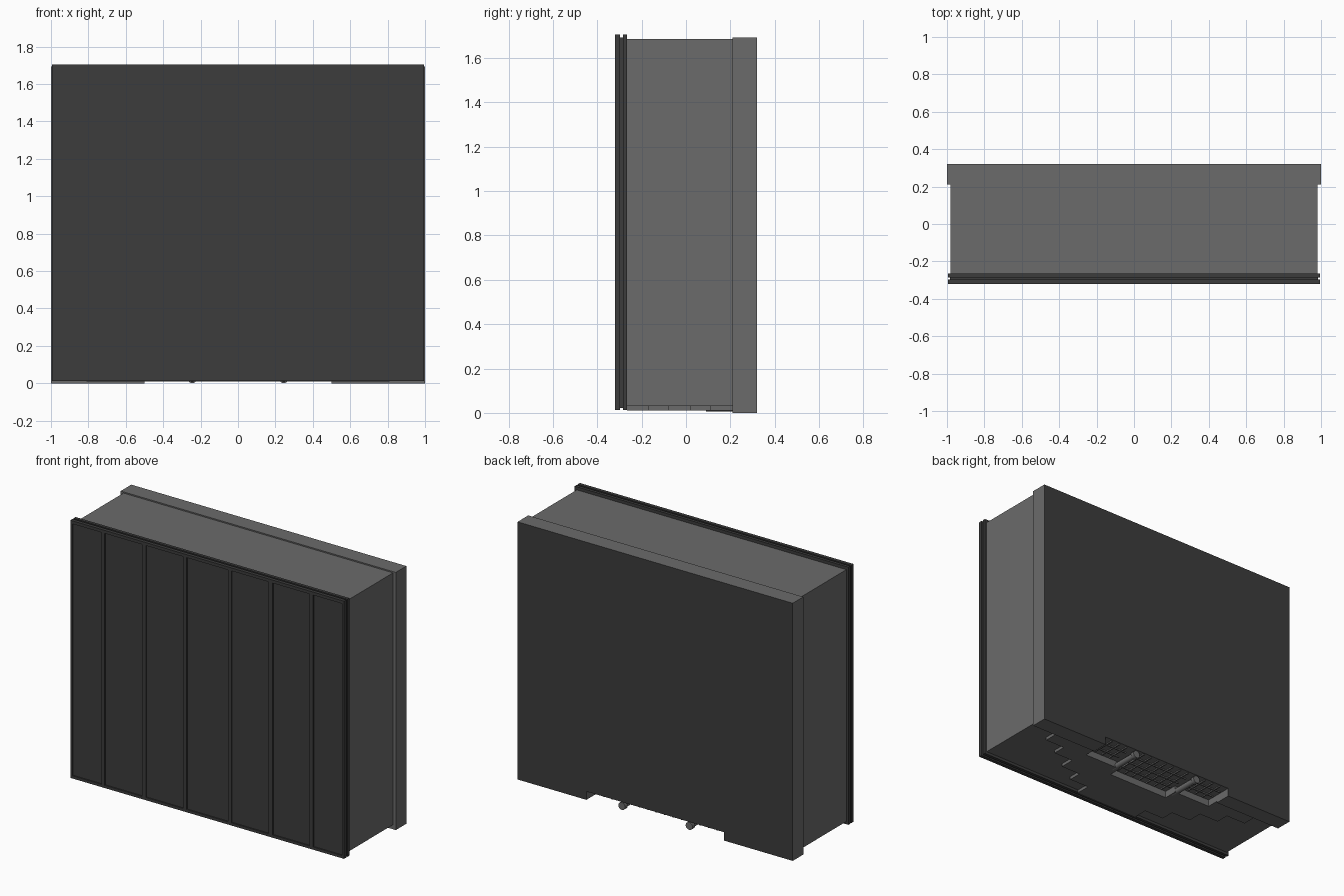
import bpy, bmesh, math
from mathutils import Matrix, Vector

if "Cube" in bpy.data.objects:
    bpy.data.objects.remove(bpy.data.objects["Cube"])


def material(name, c):
    m = bpy.data.materials.new(name)
    m.diffuse_color = (c, c, c, 1)
    m.use_nodes = True
    m.node_tree.nodes["Principled BSDF"].inputs["Base Color"].default_value = m.diffuse_color
    return m


GREY = material("mid_grey", 0.147)
DARK = material("charcoal", 0.045)


def finish(name, bm, *mats):
    bmesh.ops.recalc_face_normals(bm, faces=bm.faces)
    me = bpy.data.meshes.new(name)
    bm.to_mesh(me)
    bm.free()
    ob = bpy.data.objects.new(name, me)
    bpy.context.collection.objects.link(ob)
    for m in mats:
        me.materials.append(m)
    return ob


def add_box(bm, x0, x1, y0, y1, z0, z1):
    mat = Matrix.Translation(((x0 + x1) / 2, (y0 + y1) / 2, (z0 + z1) / 2)) @ \
        Matrix.Diagonal((x1 - x0, y1 - y0, z1 - z0, 1))
    bmesh.ops.create_cube(bm, size=1, matrix=mat)


def boxes(name, mat, *dims):
    bm = bmesh.new()
    for d in dims:
        add_box(bm, *d)
    return finish(name, bm, mat)


def prism(name, mat, pts, z0, z1):
    bm = bmesh.new()
    f = bm.faces.new([bm.verts.new((x, y, z0)) for x, y in pts])
    r = bmesh.ops.extrude_face_region(bm, geom=[f])
    up = [v for v in r["geom"] if isinstance(v, bmesh.types.BMVert)]
    bmesh.ops.translate(bm, verts=up, vec=(0, 0, z1 - z0))
    return finish(name, bm, mat)


def mirrored(half):
    return half + [(-x, y) for x, y in reversed(half)]


# main casing and rear casing
body = boxes("main_casing", GREY, (-0.98, 0.98, -0.27, 0.21, 0.03, 1.685))
rear = boxes("rear_casing", GREY, (-1, 1, 0.21, 0.32, 0, 1.693))

# stepped underside plate, narrowing toward the front
half, ys = [], [0.21, 0.11, 0.02, -0.08, -0.17, -0.265]
for i in range(5):
    x = 0.81 - 0.144 * i
    half += [(x, ys[i]), (x, ys[i + 1])]
under = prism("stepped_underside", GREY, mirrored(half), 0.01, 0.0301)

# recess for connections, open at the back and below
cut_half = [(0.5, 0.4), (0.5, 0.13), (0.225, 0.13), (0.225, 0.04)]
cutter = prism("recess_cutter", GREY, mirrored(cut_half), -0.1, 0.055)
for ob in (body, rear, under):
    mod = ob.modifiers.new("recess", "BOOLEAN")
    mod.operation, mod.solver, mod.object = "DIFFERENCE", "EXACT", cutter
    bpy.context.view_layer.objects.active = ob
    bpy.ops.object.modifier_apply(modifier="recess")
bpy.data.objects.remove(cutter)

# dark back face
rear.data.materials.append(DARK)
for p in rear.data.polygons:
    if p.normal.y > 0.9 and p.center.y > 0.31:
        p.material_index = 1

# ribs on the recess ceiling
ribs = [(x - 0.004, x + 0.004, 0.05, 0.31, 0.047, 0.056)
        for x in (-0.18, -0.12, -0.06, 0, 0.06, 0.12, 0.18)]
ribs += [(x - 0.004, x + 0.004, 0.14, 0.31, 0.047, 0.056)
         for x in (-0.44, -0.38, -0.32, 0.32, 0.38, 0.44)]
ribs += [(-0.215, 0.215, y, y + 0.008, 0.047, 0.056) for y in (0.10, 0.17, 0.24)]
ribs += [(s * 0.385 - 0.105, s * 0.385 + 0.105, y, y + 0.008, 0.047, 0.056)
         for y in (0.18, 0.25) for s in (-1, 1)]
boxes("recess_ribs", GREY, *ribs)

# two pipes with flared ends
for side, sx in (("left", -0.245), ("right", 0.245)):
    bm = bmesh.new()
    for y0, y1, r in ((0.09, 0.30, 0.019), (0.29, 0.318, 0.025)):
        m = Matrix.Translation((sx, (y0 + y1) / 2, 0.026)) @ Matrix.Rotation(math.pi / 2, 4, "X")
        bmesh.ops.create_cone(bm, cap_ends=True, segments=20, radius1=r, radius2=r,
                              depth=y1 - y0, matrix=m)
    ob = finish("pipe_" + side, bm, GREY)
    bpy.context.view_layer.objects.active = ob
    ob.select_set(True)
    bpy.ops.object.shade_smooth_by_angle()
    ob.select_set(False)

# front door: rear lip, groove core, front slab
boxes("door_core", DARK, (-0.985, 0.985, -0.30, -0.28, 0.022, 1.693))
boxes("door_rear_lip", DARK, (-0.995, 0.995, -0.285, -0.265, 0.012, 1.705))
boxes("door_front_slab", DARK, (-0.985, 0.985, -0.312, -0.297, 0.02, 1.69))

# raised frame around seven recessed panels
edges = [-0.995, -0.98, -0.77, -0.745, -0.475, -0.445, -0.175, -0.15]
edges = edges + [-e for e in reversed(edges)]
bars = [(edges[i], edges[i + 1], -0.32, -0.297, 0.03, 1.685) for i in range(0, 16, 2)]
bars += [(-0.995, 0.995, -0.32, -0.297, a, b) for a, b in ((0.012, 0.03), (1.685, 1.705))]
boxes("door_frame", DARK, *bars)
